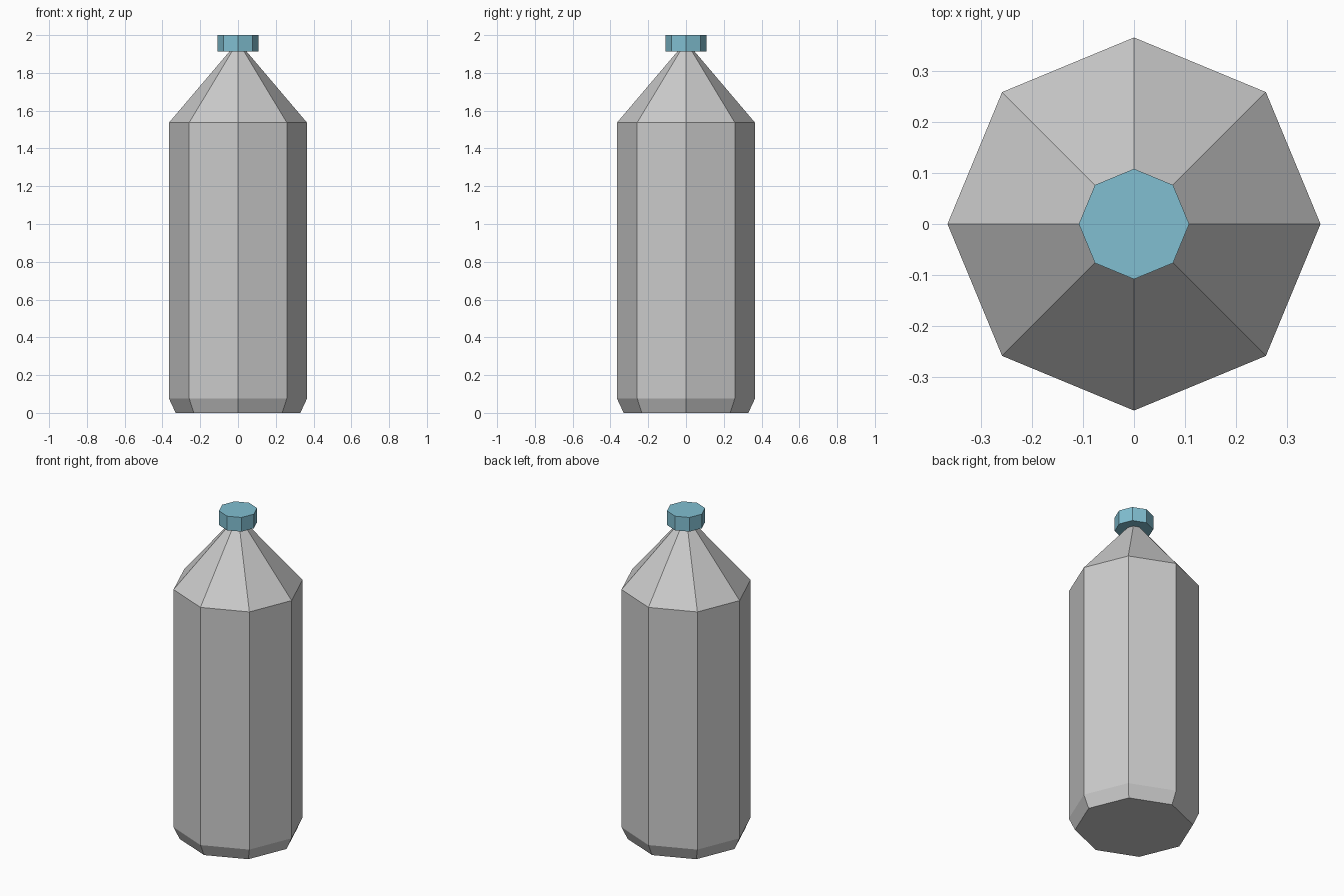
import bpy, bmesh
from math import cos, sin, pi

if "Cube" in bpy.data.objects:
    bpy.data.objects.remove(bpy.data.objects["Cube"])

SIDES = 8


def lathe(name, profile):
    """Closed eight-sided solid from (radius, z) rings, listed bottom to top."""
    bm = bmesh.new()
    rings = [[bm.verts.new((r * cos(2 * pi * i / SIDES), r * sin(2 * pi * i / SIDES), z))
              for i in range(SIDES)] for r, z in profile]
    for low, high in zip(rings, rings[1:]):
        for i in range(SIDES):
            j = (i + 1) % SIDES
            bm.faces.new((low[i], low[j], high[j], high[i]))
    bm.faces.new(rings[0][::-1])
    bm.faces.new(rings[-1])
    mesh = bpy.data.meshes.new(name)
    bm.to_mesh(mesh)
    bm.free()
    obj = bpy.data.objects.new(name, mesh)
    bpy.context.collection.objects.link(obj)
    return obj


# Bottle: chamfered base, straight wall, tapering shoulder up to the cap
lathe("bottle_body", [(0.33, 0), (0.365, 0.075), (0.365, 1.537), (0.044, 1.915)])

# Screw cap
cap = lathe("bottle_cap", [(0.108, 1.913), (0.108, 2.0)])
blue = bpy.data.materials.new("cap_blue")
blue.diffuse_color = (0.22, 0.52, 0.64, 1)
blue.use_nodes = True
blue.node_tree.nodes["Principled BSDF"].inputs["Base Color"].default_value = blue.diffuse_color
cap.data.materials.append(blue)
